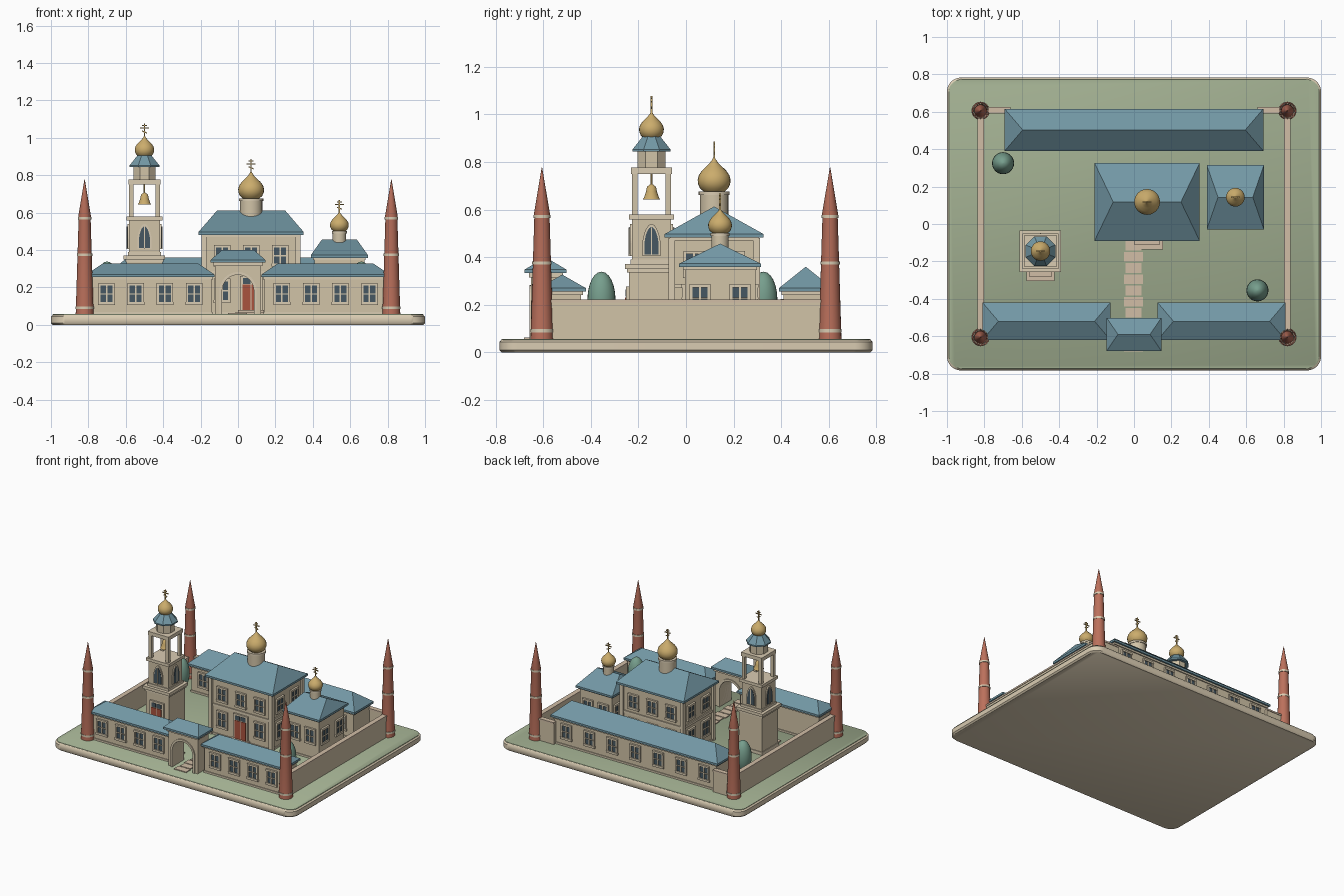
import bpy, bmesh
from math import pi, sin, cos
from mathutils import Matrix, Vector

if "Cube" in bpy.data.objects:
    bpy.data.objects.remove(bpy.data.objects["Cube"])


def material(name, *rgb):
    color = [(c / 255) ** 2.2 for c in rgb] + [1]
    m = bpy.data.materials.new(name)
    m.use_nodes = True
    m.diffuse_color = color
    m.node_tree.nodes["Principled BSDF"].inputs["Base Color"].default_value = color
    return m


WALL = material("cream plaster", 208, 194, 166)
TRIM = material("pale stone", 217, 203, 177)
PATH = material("paving stone", 208, 188, 165)
ROOF = material("blue roof", 114, 150, 163)
GRASS = material("grass", 165, 179, 148)
BRICK = material("red brick", 186, 112, 92)
GOLD = material("gold", 202, 171, 108)
GLASS = material("dark glass", 72, 88, 98)
LEAF = material("foliage", 118, 157, 140)
DOOR = material("red door", 168, 84, 65)
GROUND = 0.05


def finish(name, bm, mats, loc=(0, 0, 0), angle=0, smooth=False):
    bmesh.ops.recalc_face_normals(bm, faces=bm.faces)
    mesh = bpy.data.meshes.new(name)
    bm.to_mesh(mesh)
    bm.free()
    for m in mats:
        mesh.materials.append(m)
    ob = bpy.data.objects.new(name, mesh)
    bpy.context.collection.objects.link(ob)
    ob.location = loc
    ob.rotation_euler.z = angle
    if smooth:
        bpy.ops.object.select_all(action='DESELECT')
        ob.select_set(True)
        bpy.context.view_layer.objects.active = ob
        bpy.ops.object.shade_smooth_by_angle(angle=0.7)
    return ob


def add_box(bm, cx, cy, hx, hy, z0, z1, index=0):
    mat = Matrix.Translation((cx, cy, (z0 + z1) / 2)) @ Matrix.Diagonal((2 * hx, 2 * hy, z1 - z0, 1))
    verts = bmesh.ops.create_cube(bm, size=1, matrix=mat)["verts"]
    for f in {f for v in verts for f in v.link_faces}:
        f.material_index = index


def boxes(name, mat, *dims):
    bm = bmesh.new()
    for d in dims:
        add_box(bm, *d)
    return finish(name, bm, [mat])


def hip_roof(name, cx, cy, hx, hy, z, top, inset, lip=0.015):
    bm = bmesh.new()
    add_box(bm, 0, 0, hx, hy, z, z + lip)
    ring = [bm.verts.new((x, y, z + lip)) for x, y in ((-hx, -hy), (hx, -hy), (hx, hy), (-hx, hy))]
    a, b = (bm.verts.new((s * (hx - inset), 0, top)) for s in (-1, 1))
    for f in ((ring[0], ring[1], b, a), (ring[2], ring[3], a, b), (ring[1], ring[2], b), (ring[3], ring[0], a)):
        bm.faces.new(f)
    return finish(name, bm, [ROOF], (cx, cy, 0))


def lathe(name, mat, x, y, profile, sides=24, smooth=True, turn=0):
    bm = bmesh.new()
    rings = [[bm.verts.new((r * cos(turn + 2 * pi * i / sides), r * sin(turn + 2 * pi * i / sides), z))
              for i in range(sides)] for r, z in profile]
    for lo, hi in zip(rings, rings[1:]):
        for i in range(sides):
            j = (i + 1) % sides
            bm.faces.new((lo[i], lo[j], hi[j], hi[i]))
    bm.faces.new(rings[0])
    bm.faces.new(rings[-1])
    return finish(name, bm, [mat], (x, y, 0), smooth=smooth)


def prism(name, mat, points, depth, loc, angle=0):
    # Upright outline in x and z, pushed out towards the front
    bm = bmesh.new()
    face = bm.faces.new([bm.verts.new((x, 0, z)) for x, z in points])
    out = bmesh.ops.extrude_face_region(bm, geom=[face])["geom"]
    bmesh.ops.translate(bm, vec=(0, -depth, 0), verts=[v for v in out if isinstance(v, bmesh.types.BMVert)])
    return finish(name, bm, [mat], loc, angle)


def arch(hw, spring, rise, power=1.0, n=16):
    curve = [(hw * cos(pi * i / n), spring + rise * sin(pi * i / n) ** power) for i in range(n + 1)]
    return [(hw, 0)] + curve + [(-hw, 0)]


def window(name, x, y, z0, z1, angle=0, hw=0.038):
    # Glass sheet behind a frame with cross bars
    bm = bmesh.new()
    mid = (z0 + z1) / 2
    add_box(bm, 0, -0.001, hw, 0.005, z0, z1, 1)
    for bx, t in ((-hw, .006), (0, .004), (hw, .006)):
        add_box(bm, bx, -0.004, t, 0.008, z0, z1)
    for bz, t, w in ((z0, .008, hw + .008), (mid, .003, hw), (z1, .007, hw + .006)):
        add_box(bm, 0, -0.005, w, 0.009, bz - t, bz + t)
    return finish(name, bm, [TRIM, GLASS], (x, y, 0), angle)


def door(name, x, y, hw, top):
    bm = bmesh.new()
    add_box(bm, 0, -0.004, hw + .012, 0.008, GROUND, top + .012)
    for s in (-1, 1):
        add_box(bm, s * hw / 2, -0.008, hw / 2 - .002, 0.008, GROUND + .02, top - .035, 1)
        add_box(bm, s * hw / 2, -0.008, hw / 2 - .004, 0.006, top - .03, top, 2)
    return finish(name, bm, [TRIM, DOOR, GLASS], (x, y, 0))


def onion(name, x, y, z, r, h, cross):
    shape = ((.62, 0), (.86, .1), (.98, .23), (1, .35), (.93, .48), (.74, .61), (.48, .73), (.25, .84), (.1, .94), (.04, 1))
    lathe(name, GOLD, x, y, [(r * a, z + h * b) for a, b in shape])
    # Three-bar cross with a tilted lower bar
    bm = bmesh.new()
    add_box(bm, 0, 0, .0035, .0035, -0.01, cross)
    add_box(bm, 0, 0, .013, .003, cross * .8, cross * .8 + .006)
    add_box(bm, 0, 0, .024, .003, cross * .58, cross * .58 + .006)
    count = len(bm.verts)
    add_box(bm, 0, 0, .014, .003, -.003, .003)
    bm.verts.ensure_lookup_table()
    bmesh.ops.transform(bm, matrix=Matrix.Translation((0, 0, cross * .3)) @ Matrix.Rotation(.4, 4, 'Y'), verts=bm.verts[count:])
    finish(name + "_cross", bm, [GOLD], (x, y, z + h))


def hall(name, cx, cy, hx, hy, top):
    boxes(name + "_walls", WALL, (cx, cy, hx, hy, GROUND, top))
    boxes(name + "_trim", TRIM, (cx, cy, hx + .008, hy + .008, top - .015, top),
          (cx, cy, hx + .006, hy + .006, GROUND, GROUND + .02))


# Rounded base slab and lawn
def slab(name, mat, hx, hy, r, z0, z1, bevel):
    bm = bmesh.new()
    pts = [(sx * (hx - r) + r * cos(a0 + i * pi / 16), sy * (hy - r) + r * sin(a0 + i * pi / 16))
           for sx, sy, a0 in ((1, 1, 0), (-1, 1, pi / 2), (-1, -1, pi), (1, -1, 1.5 * pi)) for i in range(9)]
    rows = [[bm.verts.new((x * s, y * s, z)) for x, y in pts]
            for s, z in ((1 - bevel, z0), (1, z0 + bevel), (1, z1 - bevel), (1 - bevel, z1))]
    for lo, hi in zip(rows, rows[1:]):
        for i in range(len(pts)):
            j = (i + 1) % len(pts)
            bm.faces.new((lo[i], lo[j], hi[j], hi[i]))
    bm.faces.new(rows[0])
    bm.faces.new(rows[-1])
    finish(name, bm, [mat], smooth=True)


slab("base_slab", TRIM, 1, .783, .075, 0, .054, .01)
slab("lawn", GRASS, .991, .774, .07, .048, .057, .001)

# Boundary walls and corner towers
for s in (-1, 1):
    boxes("side_wall", WALL, (s * .82, 0, .014, .6, GROUND, .21))
    boxes("side_wall_cap", PATH, (s * .82, 0, .018, .6, .21, .222))
    boxes("back_wall", WALL, (s * .74, .608, .08, .014, GROUND, .21))
    boxes("back_wall_cap", PATH, (s * .74, .608, .08, .018, .21, .222))
    for y in (-.605, .605):
        x = s * .82
        lathe("corner_tower", BRICK, x, y, [(.048, GROUND), (.032, .57), (.034, .58), (.001, .777)])
        for z, r in ((.09, .049), (.375, .041), (.57, .036)):
            lathe("tower_band", TRIM, x, y, [(r, z - .006), (r, z + .008)])

# Front wings
for s in (-1, 1):
    cx = s * .468
    hall("front_wing", cx, -.52, .325, .08, .257)
    hip_roof("front_wing_roof", cx, -.52, .342, .1, .255, .327, .085)
    for i in range(4):
        window("wing_window", s * (.235 + .156 * i), -.6, .115, .217)

# Back range
hall("back_range", 0, .503, .672, .093, .257)
hip_roof("back_range_roof", 0, .503, .692, .113, .255, .36, .097)
for i in range(7):
    x = -.57 + .19 * i
    window("range_back_window", x, .596, .115, .217, pi)
    window("range_front_window", x, .41, .115, .217)

# Gatehouse with arched passage
opening = arch(.085, .13, .088)
prism("gatehouse", WALL, [(.122, 0), (.122, .285), (-.122, .285), (-.122, 0)] + opening[::-1], .125, (0, -.525, GROUND))
prism("gate_arch_trim", TRIM, arch(.1, .13, .103) + opening[::-1], .14, (0, -.518, GROUND))
boxes("gate_cornice", TRIM, (0, -.588, .132, .072, .315, .335))
hip_roof("gate_roof", 0, -.59, .146, .088, .333, .4, .06)

# Paved path
for i in range(10):
    boxes("path_slab", PATH, (-.003, -.655 + .06 * i, .05 - .008 * (i % 2), .026, GROUND, .063))

# Main church
cx, cy, hx, hy = .07, .118, .25, .178
hall("church", cx, cy, hx, hy, .485)
boxes("church_pilasters", TRIM, *[(cx + sx * hx, cy + sy * hy, .014, .014, GROUND, .48) for sx in (-1, 1) for sy in (-1, 1)])
boxes("church_band", TRIM, (cx, cy, hx + .007, hy + .007, .27, .288))
hip_roof("church_roof", cx, cy, .281, .208, .482, .613, .1)
for z0, z1 in ((.125, .24), (.32, .42)):
    for off in (-.155, 0, .155):
        if off or z0 > .3:
            window("church_front_window", cx + off, cy - hy, z0, z1)
        window("church_back_window", cx + off, cy + hy, z0, z1, pi)
    for off in (-.085, .085):
        for s in (-1, 1):
            window("church_side_window", cx + s * hx, cy + off, z0, z1, s * pi / 2)
door("church_door", cx, cy - hy, .048, .25)
boxes("church_steps", PATH, (cx, -.085, .085, .05, GROUND, .066), (cx, -.075, .07, .035, GROUND, .08))
lathe("church_drum", WALL, cx, cy, [(.06, .55), (.06, .67)])
lathe("church_drum_ring", TRIM, cx, cy, [(.065, .662), (.065, .677)])
onion("church_dome", cx, cy, .675, .069, .145, .066)

# Small chapel
cx, cy, hx, hy = .542, .143, .133, .148
hall("chapel", cx, cy, hx, hy, .362)
hip_roof("chapel_roof", cx, cy, .153, .172, .358, .457, .06)
for off in (-.075, .075):
    for s in (-1, 1):
        window("chapel_side_window", cx + s * hx, cy + off * 1.12, .175, .28, s * pi / 2)
        window("chapel_end_window", cx + off * .85, cy + s * hy, .175, .28, 0 if s < 0 else pi)
lathe("chapel_drum", WALL, cx, cy, [(.036, .42), (.036, .5)])
lathe("chapel_drum_ring", TRIM, cx, cy, [(.04, .49), (.04, .502)])
onion("chapel_dome", cx, cy, .5, .05, .105, .062)

# Bell tower: two square tiers, open belfry, octagonal lantern
tx, ty = -.5, -.145
boxes("bell_tower_tiers", WALL, (tx, ty, .095, .095, GROUND, .35), (tx, ty, .082, .082, .35, .56))
boxes("bell_tower_cornices", TRIM, (tx, ty, .1, .1, GROUND, .08), (tx, ty, .102, .102, .335, .35),
      (tx, ty, .111, .111, .35, .372), (tx, ty, .088, .088, .372, .39), (tx, ty, .095, .095, .558, .58),
      (tx, ty, .086, .086, .75, .777))
boxes("belfry_posts", WALL, *[(tx + sx * .07, ty + sy * .07, .012, .012, .58, .75) for sx in (-1, 1) for sy in (-1, 1)])
for i in range(4):
    a = i * pi / 2
    pos = Vector((tx, ty, .405)) + Matrix.Rotation(a, 3, 'Z') @ Vector((0, -.081, 0))
    prism("arch_window_frame", TRIM, arch(.038, .055, .08, 1.4), .009, pos, a)
    prism("arch_window_glass", GLASS, [(x, z + .006) for x, z in arch(.029, .05, .066, 1.4)], .012, pos, a)
    prism("arch_window_bar", TRIM, [(-.003, 0), (.003, 0), (.003, .12), (-.003, .12)], .015, pos, a)
door("bell_tower_door", tx, ty - .095, .045, .265)
boxes("bell_tower_steps", PATH, (tx, -.27, .075, .035, GROUND, .066), (tx, -.255, .062, .025, GROUND, .08))
lathe("bell", GOLD, tx, ty, [(.036, .643), (.031, .652), (.023, .675), (.019, .695), (.008, .705), (.004, .707), (.004, .75)])
lathe("lantern", WALL, tx, ty, [(.064, .775), (.064, .85)], 8, False, pi / 8)
lathe("lantern_roof", ROOF, tx, ty, [(.086, .843), (.086, .853), (.04, .907)], 8, False, pi / 8)
onion("bell_tower_dome", tx, ty, .9, .052, .112, .065)

# Trees
for x, y in ((-.7, .325), (.66, -.355)):
    lathe("tree_trunk", DOOR, x, y, [(.012, GROUND), (.01, .15)], 10)
    lathe("tree_crown", LEAF, x, y, [(.001 + .058 * sin(pi * i / 12), .222 - .117 * cos(pi * i / 12)) for i in range(13)])
